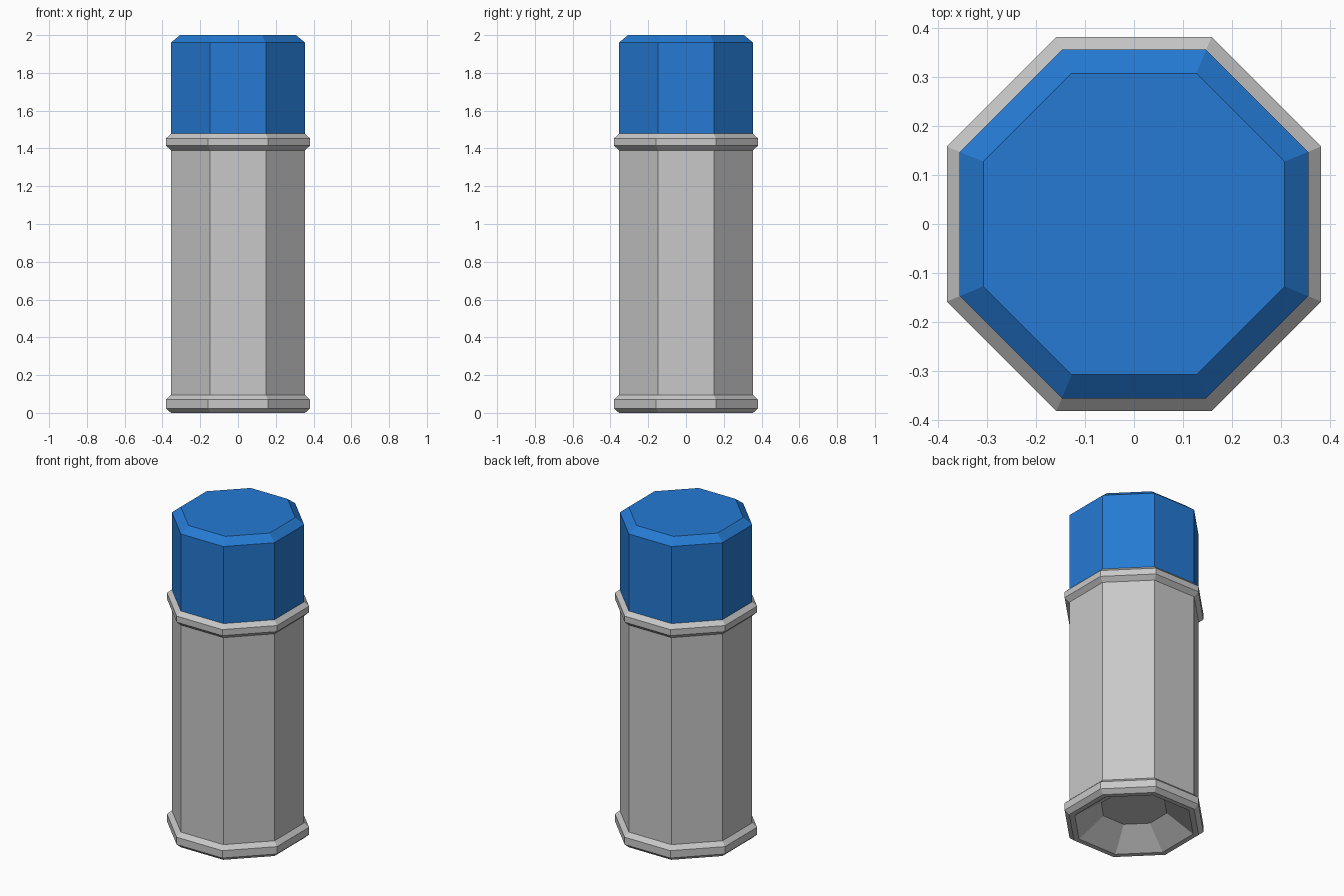
import bpy
import bmesh
from math import cos, sin, pi

cube = bpy.data.objects.get("Cube")
if cube:
    bpy.data.objects.remove(cube, do_unlink=True)

SIDES = 8


def make_material(name, color):
    mat = bpy.data.materials.new(name)
    mat.use_nodes = True
    mat.diffuse_color = color
    bsdf = next(n for n in mat.node_tree.nodes if n.type == "BSDF_PRINCIPLED")
    bsdf.inputs["Base Color"].default_value = color
    bsdf.inputs["Roughness"].default_value = 0.6
    return mat


def octagon_lathe(name, profile, mat, cap_start=False, cap_end=False):
    """Sweep (apothem, z) points around z, from bottom inside to top."""
    bm = bmesh.new()
    rings = []
    for apothem, z in profile:
        r = apothem / cos(pi / SIDES)
        angles = [(i + 0.5) * 2 * pi / SIDES for i in range(SIDES)]
        rings.append([bm.verts.new((r * cos(a), r * sin(a), z)) for a in angles])
    for low, high in zip(rings, rings[1:]):
        for i in range(SIDES):
            j = (i + 1) % SIDES
            bm.faces.new((low[i], low[j], high[j], high[i]))
    if cap_start:
        bm.faces.new(rings[0][::-1])
    if cap_end:
        bm.faces.new(rings[-1])
    mesh = bpy.data.meshes.new(name)
    bm.to_mesh(mesh)
    bm.free()
    mesh.materials.append(mat)
    obj = bpy.data.objects.new(name, mesh)
    bpy.context.collection.objects.link(obj)
    return obj


grey = make_material("light grey metal", (0.578, 0.578, 0.578, 1))
blue = make_material("blue plastic", (0.018, 0.195, 0.65, 1))

WALL, RIM = 0.355, 0.381

# Canister: recessed base, bottom rim, wall and collar
octagon_lathe("canister_body", [
    (0.18, 0.11), (0.325, 0.0),
    (WALL, 0.0), (RIM, 0.024), (RIM, 0.07), (WALL, 0.095),
    (WALL, 1.39), (RIM, 1.415), (RIM, 1.453), (WALL, 1.478),
], grey, cap_start=True)

# Cap: straight sides with a bevelled top edge
octagon_lathe("cap", [(WALL, 1.478), (WALL, 1.96), (0.307, 2.0)],
              blue, cap_end=True)
